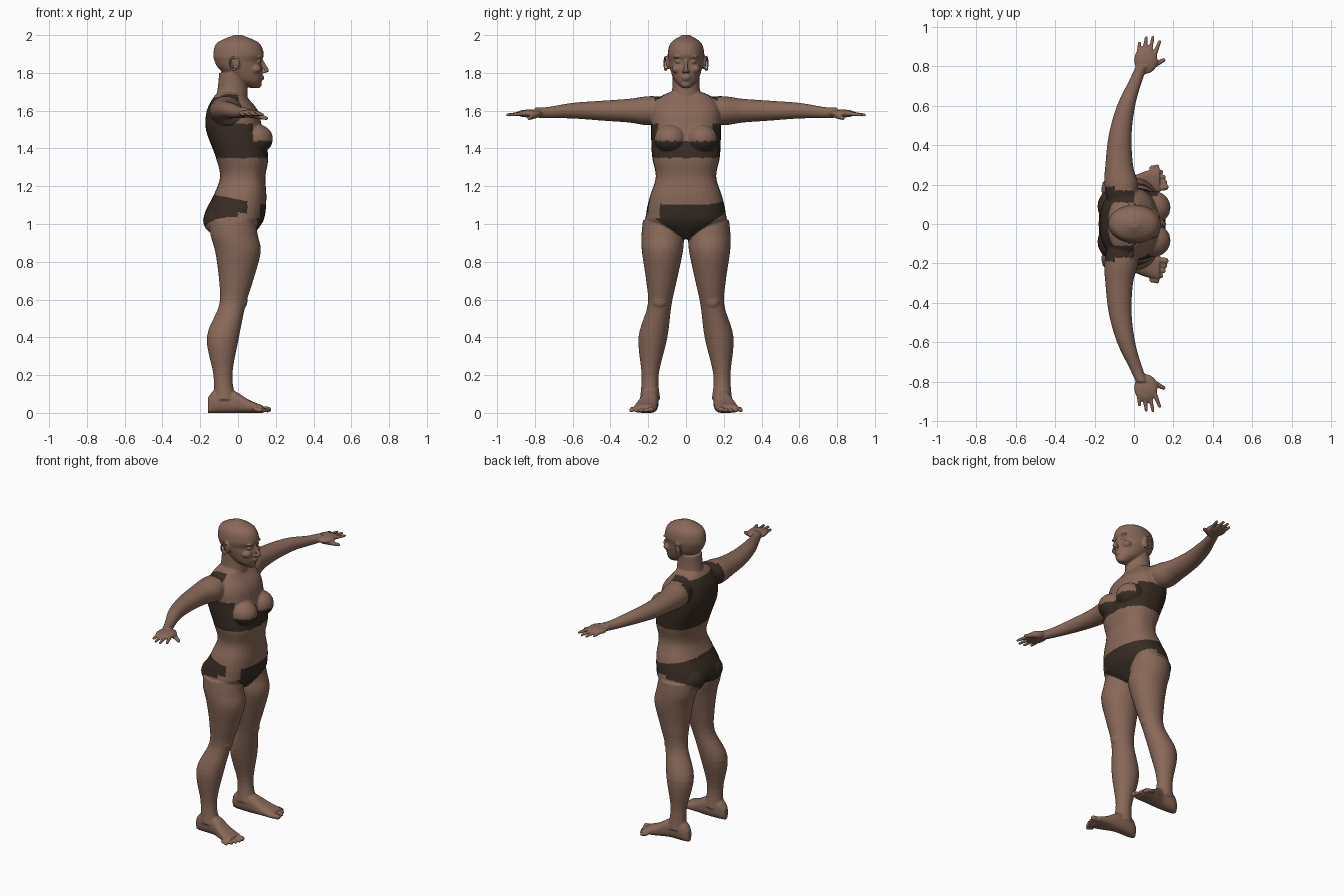
import bpy, bmesh, math
from mathutils import Matrix, Vector

default = bpy.data.objects.get("Cube")
if default:
    bpy.data.objects.remove(default)

bm = bmesh.new()


def spline(before, start, end, after, t):
    """Catmull-Rom blend of four numbers."""
    rise = (end - before) / 2
    fall = (after - start) / 2
    gap = end - start
    return start + t * (rise + t * (3 * gap - 2 * rise - fall + t * (rise + fall - 2 * gap)))


def loft(axis, rows, power=2.0, sides=32, steps=5):
    """Skin rounded sections; each row is position, centre on both other axes, both radii."""
    fine = []
    last = len(rows) - 1
    for i in range(last):
        four = [rows[max(0, min(last, i + k))] for k in (-1, 0, 1, 2)]
        for step in range(steps):
            fine.append([spline(*values, step / steps) for values in zip(*four)])
    fine.append(rows[-1])
    rings = []
    for position, centre_a, centre_b, radius_a, radius_b in fine:
        ring = []
        for k in range(sides):
            angle = math.tau * k / sides
            cosine, sine = math.cos(angle), math.sin(angle)
            a = centre_a + radius_a * math.copysign(abs(cosine) ** (2 / power), cosine)
            b = centre_b + radius_b * math.copysign(abs(sine) ** (2 / power), sine)
            place = {"x": (position, a, b), "y": (a, position, b), "z": (a, b, position)}
            ring.append(bm.verts.new(place[axis]))
        rings.append(ring)
    for low, high in zip(rings, rings[1:]):
        for k in range(sides):
            bm.faces.new((low[k - 1], low[k], high[k], high[k - 1]))
    bm.faces.new(rings[0][::-1])
    bm.faces.new(rings[-1])


def limb(axis, rows, flat=0.9):
    """Loft of nearly round sections: position, centre, radius."""
    loft(axis, [(pos, a, b, radius, radius * flat) for pos, a, b, radius in rows])


def trunk(rows, power=2.0):
    """Upright loft on the middle plane: height, centre, depth, half width."""
    loft("z", [(z, x, 0, depth, width) for z, x, depth, width in rows], power)


def ball(center, radii, detail=3):
    matrix = Matrix.Translation(center) @ Matrix.Diagonal((*radii, 1))
    bmesh.ops.create_icosphere(bm, subdivisions=detail, radius=1, matrix=matrix)


def rod(start, end, start_radius, end_radius, steps=9):
    """Tapered rod of overlapping balls."""
    for i in range(steps + 1):
        t = i / steps
        radius = start_radius + (end_radius - start_radius) * t
        ball(Vector(start).lerp(Vector(end), t), (radius, radius, radius), 2)


# Leg, buttock and kneecap of the left half
limb("z", [
    (1.02, -.03, .12, .12), (.94, -.02, .123, .125), (.85, 0, .125, .12), (.7, -.01, .13, .09),
    (.57, -.03, .14, .07), (.4, -.08, .175, .085), (.2, -.08, .19, .05), (.07, -.07, .19, .06)])
ball((-.1, .09, 1.02), (.085, .09, .08))
ball((.02, .14, .59), (.03, .04, .04))

# Foot with its sole on the floor, then toes
loft("x", [(x, y, height, width, height) for x, y, height, width in (
    (-.16, .19, .04, .02), (-.12, .19, .06, .04), (-.03, .19, .06, .045),
    (.06, .21, .034, .058), (.13, .22, .02, .06))], 2.5)
for toe in range(5):
    y = .18 + .026 * toe
    radius = .018 if toe == 0 else .013
    rod((.09, y, .02), (.16 - .0026 * toe * toe, y + .006, radius), radius, radius * .9)

# Arm, palm, fingers and thumb
limb("y", [
    (.1, -.06, 1.61, .07), (.2, -.065, 1.6, .085), (.3, -.075, 1.6, .07), (.45, -.07, 1.6, .058),
    (.6, -.04, 1.6, .046), (.73, .01, 1.59, .033), (.8, .04, 1.59, .03)])
ball((.06, .83, 1.585), (.06, .07, .021))
for finger in range(4):
    reach = .947 - .012 * (finger - 1.6) ** 2
    rod((.024 + .027 * finger, .86, 1.585), (.028 + .034 * finger, reach, 1.578), .013, .009)
rod((.07, .79, 1.58), (.15, .83, 1.56), .02, .011)

# Bust and collarbone
ball((.095, .083, 1.45), (.09, .085, .08))
rod((.07, .02, 1.63), (-.02, .17, 1.66), .011, .011, 14)

# Ear with a raised rim
ball((-.01, .096, 1.85), (.02, .01, .032))
for step in range(24):
    angle = math.pi * 1.6 * step / 24
    ball((-.02 + .022 * math.cos(angle), .108 - .006 * math.cos(angle),
          1.85 + .035 * math.sin(angle)), (.007, .007, .007), 2)

# Brow, eyelid, cheek and nostril
ball((.113, .036, 1.885), (.018, .03, .008))
ball((.107, .038, 1.86), (.017, .018, .01))
ball((.095, .046, 1.82), (.03, .03, .024))
ball((.14, .013, 1.806), (.011, .009, .008))

# Mirror to the right half
copied = bmesh.ops.duplicate(bm, geom=bm.verts[:] + bm.edges[:] + bm.faces[:])["geom"]
for item in copied:
    if isinstance(item, bmesh.types.BMVert):
        item.co.y *= -1

# Torso
trunk([
    (.92, 0, .06, .04), (1, -.02, .145, .2), (1.06, -.015, .16, .21), (1.15, .01, .14, .19),
    (1.25, .025, .12, .16), (1.36, .02, .14, .18), (1.5, -.02, .15, .185),
    (1.6, -.03, .135, .182), (1.67, -.04, .09, .14), (1.7, -.035, .07, .08)], 2.4)

# Neck and head
trunk([(1.6, -.04, .09, .1), (1.7, -.03, .08, .075), (1.8, -.03, .07, .07)])
trunk([
    (1.72, .09, .025, .02), (1.76, .05, .077, .062), (1.82, .015, .115, .084),
    (1.86, 0, .123, .092), (1.9, .003, .134, .097), (1.96, 0, .11, .08), (2, 0, .02, .02)])

# Nose, lips and chin
rod((.125, 0, 1.865), (.153, 0, 1.813), .009, .012)
ball((.127, 0, 1.779), (.013, .024, .006))
ball((.125, 0, 1.767), (.013, .02, .006))
ball((.108, 0, 1.738), (.018, .025, .015))

# Fuse the parts into one smooth skin
bmesh.ops.recalc_face_normals(bm, faces=bm.faces[:])
parts_mesh = bpy.data.meshes.new("body_parts")
bm.to_mesh(parts_mesh)
bm.free()
body = bpy.data.objects.new("body", parts_mesh)
bpy.context.collection.objects.link(body)
fuse = body.modifiers.new("fuse", "REMESH")
fuse.mode = "VOXEL"
fuse.voxel_size = 0.005
relax = body.modifiers.new("relax", "SMOOTH")
relax.factor = 0.5
relax.iterations = 4
graph = bpy.context.evaluated_depsgraph_get()
skin_mesh = bpy.data.meshes.new_from_object(body.evaluated_get(graph))
body.modifiers.clear()
body.data = skin_mesh
skin_mesh.name = "body_skin"
bpy.data.meshes.remove(parts_mesh)


def material(name, color):
    result = bpy.data.materials.new(name)
    result.use_nodes = True
    result.diffuse_color = (*color, 1)
    shader = next(n for n in result.node_tree.nodes if n.type == "BSDF_PRINCIPLED")
    shader.inputs["Base Color"].default_value = (*color, 1)
    return result


def is_top(x, y, z):
    """Cropped top: chest band, sides, full back and shoulder straps."""
    side = abs(y)
    if side > .19 or not 1.35 < z < 1.69:
        return False
    if z < 1.44:
        return True
    if z < 1.53 and side > .14 and x < (.12 if y > 0 else .08):
        return True
    if side > .15 and math.hypot(x + .04, z - 1.6) < .09:
        return z > 1.64 and side < .17 and x < 0
    if side < .11:
        return x < -.1 and z < 1.67
    return x < -.02 or (z > 1.62 and x < 0)


def is_briefs(x, y, z):
    """Low waist and high cut leg openings, with a bare patch on the right hip."""
    side = abs(y)
    bare_patch = y < -.14 and x > .05 and z > 1.03
    if bare_patch or side > .26 or z > 1.13 - .2 * x:
        return False
    return z > (.91 + .72 * side if x > 0 else .92 + .55 * side)


# Colour the skin and the clothes
skin_mesh.materials.clear()
skin_mesh.materials.append(material("brown skin", (.25, .14, .1)))
skin_mesh.materials.append(material("dark cloth", (.04, .025, .017)))
for face in skin_mesh.polygons:
    face.use_smooth = True
    spot = face.center
    face.material_index = int(is_top(*spot) or is_briefs(*spot))
